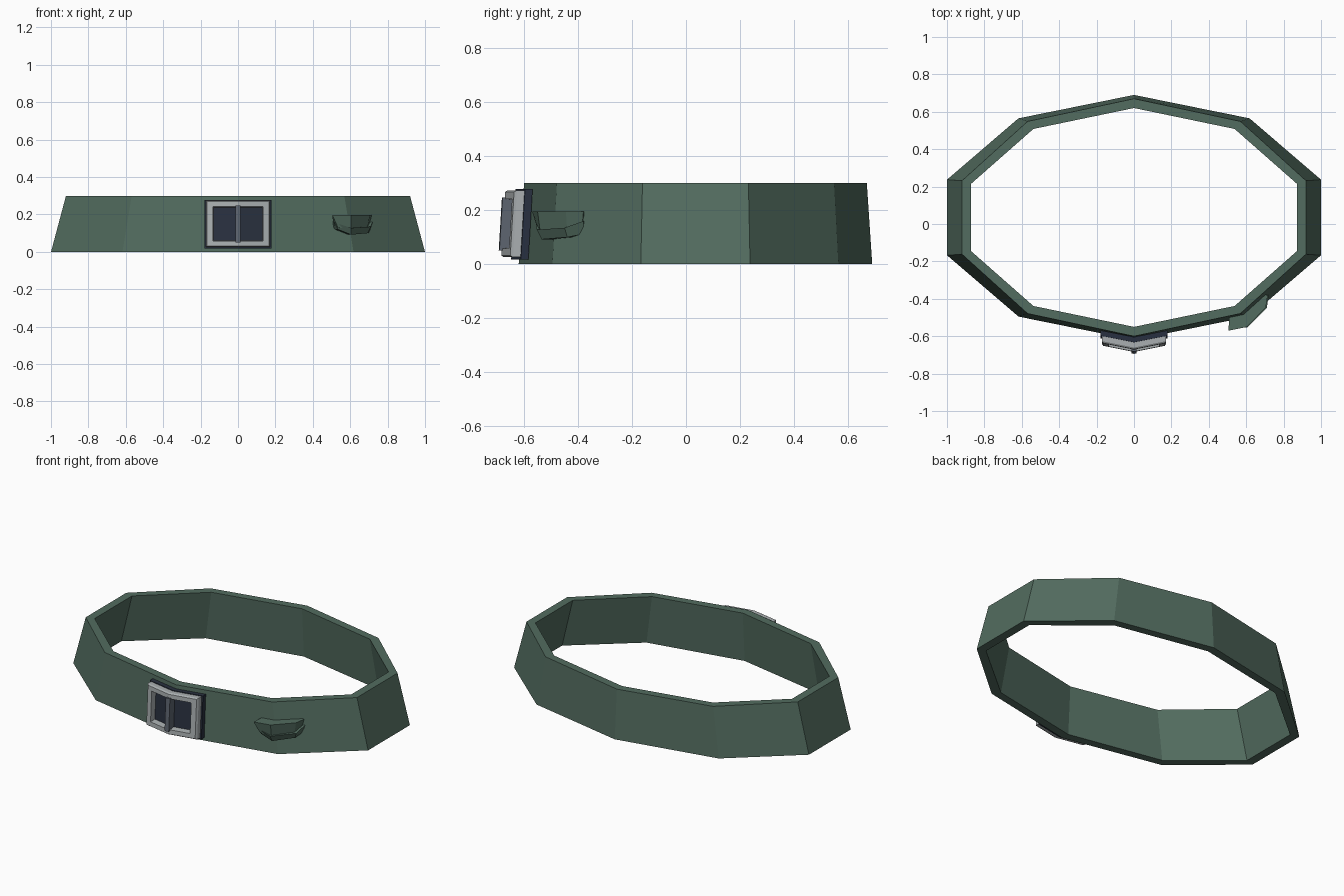
import bpy, bmesh, math

if "Cube" in bpy.data.objects:
    bpy.data.objects.remove(bpy.data.objects["Cube"])


def material(name, rgb):
    m = bpy.data.materials.new(name)
    m.diffuse_color = (*rgb, 1)
    m.use_nodes = True
    m.node_tree.nodes["Principled BSDF"].inputs["Base Color"].default_value = m.diffuse_color
    return m


GREEN = material("green_leather", (0.085, 0.15, 0.115))
DARK = material("dark_backing", (0.022, 0.03, 0.05))
SILVER = material("silver", (0.40, 0.43, 0.44))
STEEL = material("steel", (0.11, 0.13, 0.16))


def loft(name, rows, mat, closed=False):
    """Join a series of closed cross-sections; cap the ends unless closed."""
    bm = bmesh.new()
    vs = [[bm.verts.new(p) for p in row] for row in rows]
    n, k = len(rows), len(rows[0])
    for i in range(n if closed else n - 1):
        a, b = vs[i], vs[(i + 1) % n]
        for j in range(k):
            bm.faces.new((a[j], a[(j + 1) % k], b[(j + 1) % k], b[j]))
    if not closed:
        bm.faces.new(vs[0])
        bm.faces.new(vs[-1])
    bmesh.ops.recalc_face_normals(bm, faces=bm.faces)
    me = bpy.data.meshes.new(name)
    bm.to_mesh(me)
    bm.free()
    me.materials.append(mat)
    ob = bpy.data.objects.new(name, me)
    bpy.context.collection.objects.link(ob)
    return ob


# Belt: ten-sided tapered oval band
profile = [(1.051, 0.655, 0), (0.967, 0.635, 0.3), (0.915, 0.585, 0.3), (0.995, 0.603, 0)]
rows = []
for i in range(10):
    a = math.radians(18 + 36 * i)
    rows.append([(rx * math.cos(a), 0.035 + ry * math.sin(a), z) for rx, ry, z in profile])
loft("belt_band", rows, GREEN, closed=True)


# Buckle parts follow the corner of the belt front
def bent(x, y, z):
    return (x, y + 0.2 * abs(x) + 0.06 * (z - 0.15), z)


def bent_box(name, w, z0, z1, front, back, mat):
    rows = [[bent(x, y, z) for y, z in ((front, z0), (front, z1), (back, z1), (back, z0))]
            for x in (-w, 0, w)]
    return loft(name, rows, mat)


bent_box("buckle_backing", 0.18, 0.018, 0.278, -0.640, -0.612, DARK)
bent_box("buckle_pin", 0.014, 0.05, 0.248, -0.688, -0.639, STEEL)

# Buckle frame: rectangular ring with chamfered front
ring = [(-1, 1), (0, 1), (1, 1), (1, -1), (0, -1), (-1, -1)]
section = [(0.172, 0.124, -0.639), (0.172, 0.124, -0.668), (0.165, 0.118, -0.677),
           (0.134, 0.092, -0.677), (0.130, 0.088, -0.639)]
rows = [[bent(sx * w, y, 0.15 + sz * h) for w, h, y in section] for sx, sz in ring]
loft("buckle_frame", rows, SILVER, closed=True)

# Belt loop wrapped round the front right corner
inner = [(0.51, -0.485), (0.58, -0.465), (0.66, -0.41), (0.69, -0.375)]


def corner_strip(name, top, bottom):
    rows = [[(t[0], t[1], t[2]), (b[0], b[1], b[2]), (*p, b[2]), (*p, t[2])]
            for t, b, p in zip(top, bottom, inner)]
    return loft(name, rows, GREEN)


corner_strip("loop_flap",
             [(0.505, -0.57, 0.196), (0.605, -0.55, 0.196), (0.705, -0.445, 0.196), (0.715, -0.38, 0.196)],
             [(0.535, -0.55, 0.13), (0.605, -0.54, 0.12), (0.69, -0.44, 0.12), (0.70, -0.385, 0.14)])
corner_strip("loop_band",
             [(0.515, -0.555, 0.157), (0.605, -0.553, 0.128), (0.71, -0.45, 0.135), (0.72, -0.38, 0.16)],
             [(0.535, -0.54, 0.12), (0.605, -0.535, 0.092), (0.695, -0.44, 0.10), (0.705, -0.38, 0.112)])
